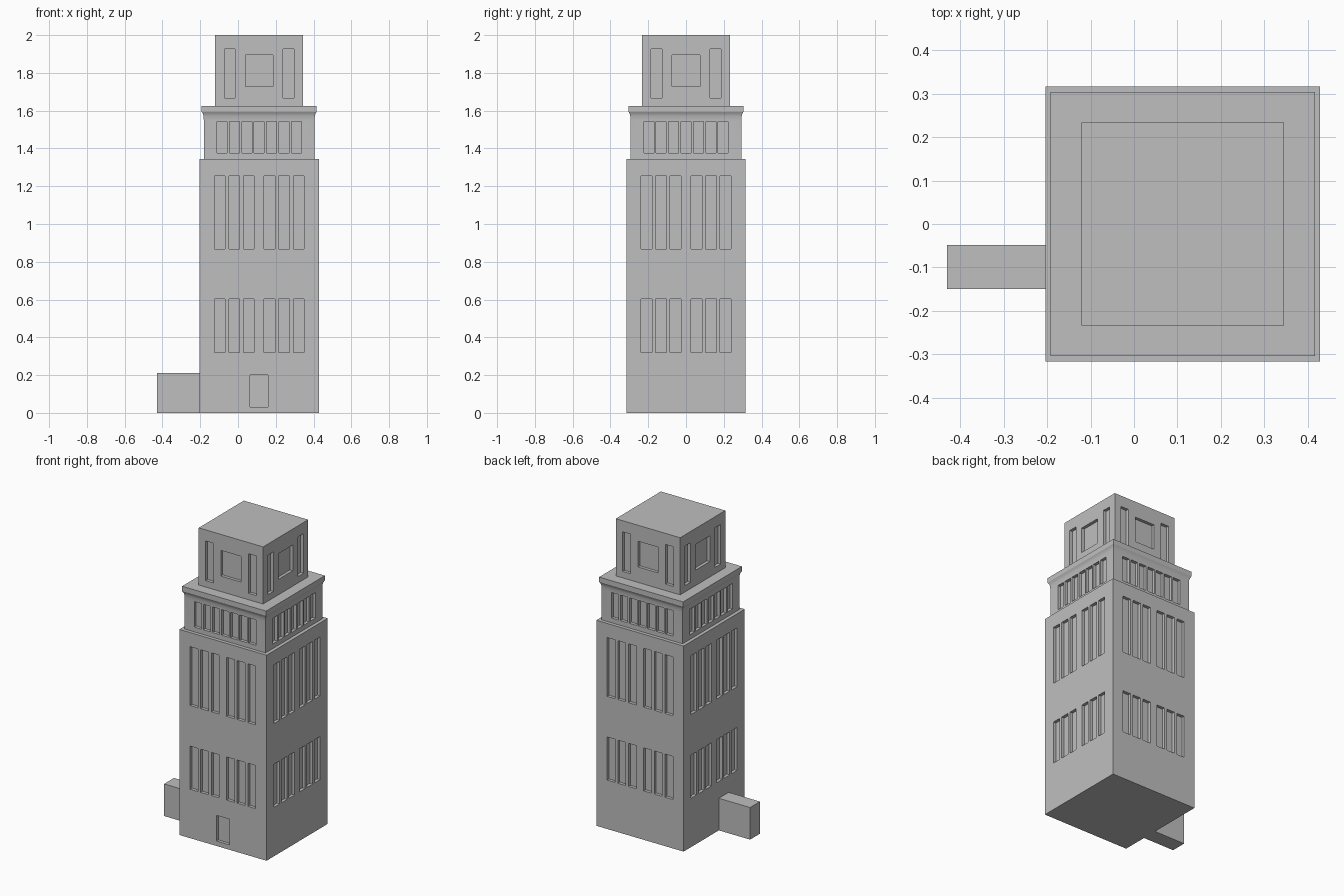
import bpy, bmesh, math
from mathutils import Matrix, Vector

if "Cube" in bpy.data.objects:
    bpy.data.objects.remove(bpy.data.objects["Cube"])

CX = 0.112     # tower axis
DEPTH = 0.02   # recess depth of windows and door

stone = bpy.data.materials.new("stone_grey")
stone.diffuse_color = (0.52, 0.52, 0.52, 1)
stone.use_nodes = True
stone.node_tree.nodes["Principled BSDF"].inputs["Base Color"].default_value = stone.diffuse_color


def finish(bm, name):
    bmesh.ops.recalc_face_normals(bm, faces=bm.faces)
    mesh = bpy.data.meshes.new(name)
    bm.to_mesh(mesh)
    bm.free()
    mesh.materials.append(stone)
    obj = bpy.data.objects.new(name, mesh)
    bpy.context.collection.objects.link(obj)
    return obj


def add_box(bm, x0, x1, y0, y1, z0, z1, turn=None):
    size = Matrix.Diagonal((x1 - x0, y1 - y0, z1 - z0, 1))
    mid = Matrix.Translation(((x0 + x1) / 2, (y0 + y1) / 2, (z0 + z1) / 2))
    m = mid @ size
    bmesh.ops.create_cube(bm, size=1, matrix=turn @ m if turn else m)


def square_tier(name, profile):
    """Closed square tier from (half width, height) pairs."""
    bm = bmesh.new()
    rings = [[bm.verts.new((CX + sx * r, sy * r, z))
              for sx, sy in ((-1, -1), (1, -1), (1, 1), (-1, 1))]
             for r, z in profile]
    for a, b in zip(rings, rings[1:]):
        for i in range(4):
            j = (i + 1) % 4
            bm.faces.new((a[i], a[j], b[j], b[i]))
    bm.faces.new(rings[0])
    bm.faces.new(rings[-1])
    return finish(bm, name)


def recess(obj, half, openings, sides=range(4)):
    """Cut (centre, width, bottom, top) openings into the chosen walls."""
    bm = bmesh.new()
    for k in sides:
        turn = Matrix.Translation((CX, 0, 0)) @ Matrix.Rotation(k * math.pi / 2, 4, 'Z')
        for c, w, z0, z1 in openings:
            add_box(bm, c - w / 2, c + w / 2, -half - 0.03, -half + DEPTH, z0, z1, turn)
    cutter = finish(bm, "opening_cutter")
    cutter.hide_render = True
    mod = obj.modifiers.new("openings", 'BOOLEAN')
    mod.operation = 'DIFFERENCE'
    mod.solver = 'EXACT'
    mod.object = cutter
    bpy.ops.object.select_all(action='DESELECT')
    bpy.context.view_layer.objects.active = obj
    obj.select_set(True)
    bpy.ops.object.modifier_apply(modifier=mod.name)
    bpy.data.objects.remove(cutter)


# Main shaft: two rows of tall windows in groups of three, door in front
shaft = square_tier("main_shaft", [(0.316, 0), (0.316, 1.345)])
columns = [s * c for s in (-1, 1) for c in (0.055, 0.132, 0.209)]
recess(shaft, 0.316, [(c, 0.057, z0, z1) for c in columns
                      for z0, z1 in ((0.32, 0.602), (0.868, 1.253))])
recess(shaft, 0.316, [(0, 0.095, 0.032, 0.2)], sides=[0])

# Gallery tier: flared cornice and seven windows per side
gallery = square_tier("gallery_tier", [
    (0.293, 1.345), (0.293, 1.55), (0.2945, 1.57), (0.298, 1.584),
    (0.304, 1.594), (0.304, 1.626)])
recess(gallery, 0.293, [(i * 0.0656, 0.053, 1.376, 1.543) for i in range(-3, 4)])
bpy.ops.object.select_all(action='DESELECT')
gallery.select_set(True)
bpy.context.view_layer.objects.active = gallery
bpy.ops.object.shade_smooth_by_angle(angle=math.radians(28))

# Crown block: square window between two slots
crown = square_tier("crown_block", [(0.233, 1.626), (0.233, 2.0)])
recess(crown, 0.233, [(0, 0.147, 1.727, 1.895),
                      (-0.156, 0.057, 1.668, 1.927),
                      (0.156, 0.057, 1.668, 1.927)])

# Low side annex
bm = bmesh.new()
add_box(bm, -0.43, CX - 0.316, -0.15, -0.048, 0, 0.21)
finish(bm, "side_annex")
